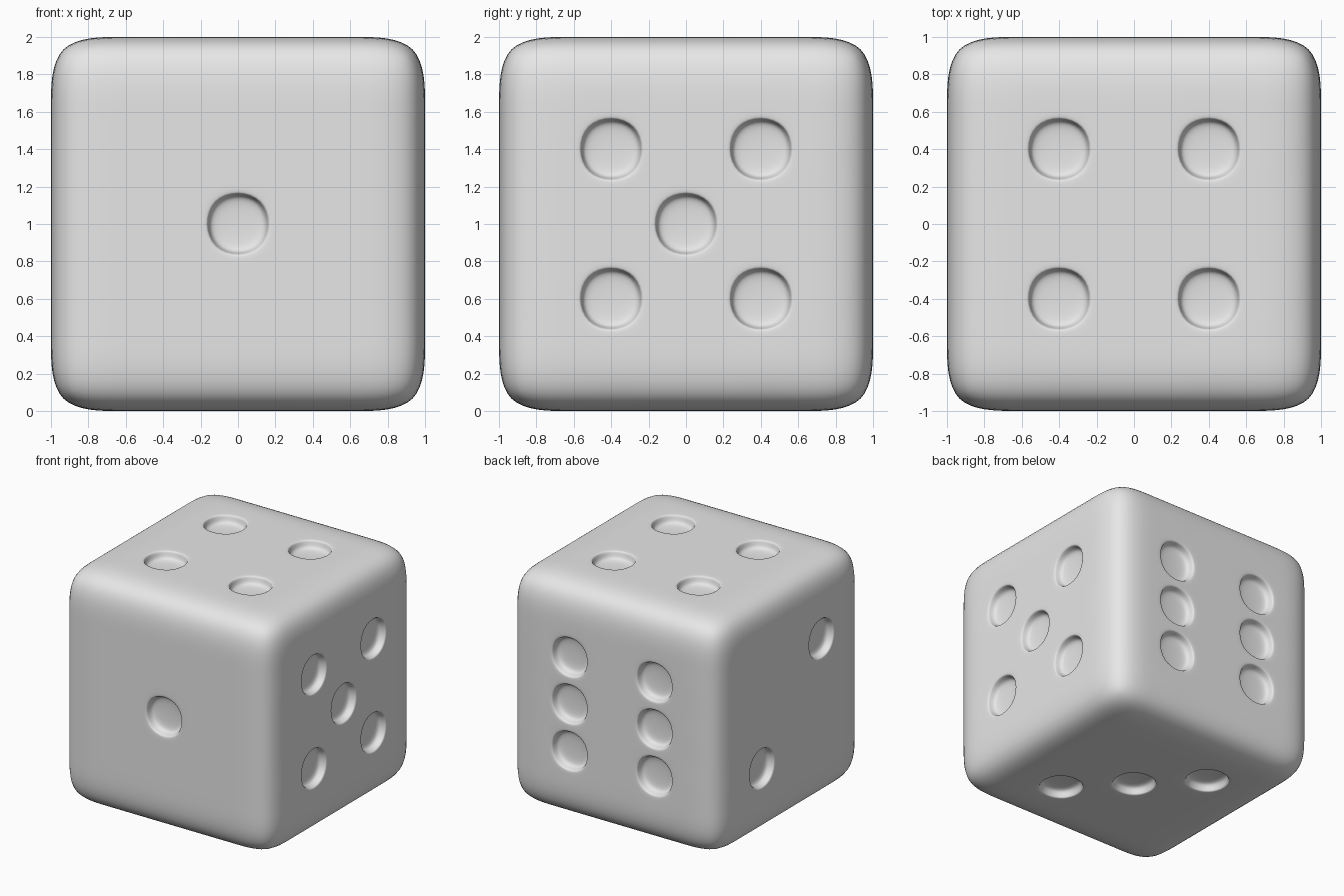
import bpy
import bmesh
from mathutils import Vector

# Remove the default cube
old = bpy.data.objects.get("Cube")
if old:
    bpy.data.objects.remove(old, do_unlink=True)

# Single grey material
grey = bpy.data.materials.new("light_grey")
grey.use_nodes = True
colour = (0.8, 0.8, 0.8, 1)
grey.diffuse_color = colour
grey.node_tree.nodes["Principled BSDF"].inputs["Base Color"].default_value = colour

P = 0.4   # pip spacing, equal to one cell of the grid
CORNERS = [(-P, -P), (-P, P), (P, -P), (P, P)]

# Pip centres on each side, relative to the middle of the die
pips = [Vector((0, -1, 0))]                                            # front: one
pips += [Vector((-1, -s, s)) for s in (-P, P)]                         # right-hand pair: two
pips += [Vector((-s, s, -1)) for s in (-P, 0, P)]                      # bottom: three
pips += [Vector((a, b, 1)) for a, b in CORNERS]                        # top: four
pips += [Vector((1, a, b)) for a, b in CORNERS + [(0, 0)]]             # side: five
pips += [Vector((a, 1, b)) for a in (-P, P) for b in (-P, 0, P)]       # back: six

# Cube cage divided into five cells each way
bm = bmesh.new()
bmesh.ops.create_cube(bm, size=2)
bmesh.ops.subdivide_edges(bm, edges=bm.edges[:], cuts=4, use_grid_fill=True)
bm.normal_update()

# Sink the pip cells: flat rim, steep wall, shallow bowl
cells = [f for f in bm.faces
         if any((f.calc_center_median() - p).length < 0.05 for p in pips)]
for thickness, depth in ((0.024, 0), (0.008, -0.05), (0.038, -0.025)):
    bmesh.ops.inset_individual(bm, faces=cells, thickness=thickness,
                               depth=depth, use_even_offset=True)
    bm.normal_update()

for f in bm.faces:
    f.smooth = True
bmesh.ops.translate(bm, verts=bm.verts[:], vec=(0, 0, 1))

mesh = bpy.data.meshes.new("die")
bm.to_mesh(mesh)
bm.free()
mesh.materials.append(grey)
die = bpy.data.objects.new("die", mesh)
bpy.context.collection.objects.link(die)

# Round the edges and the pips
sub = die.modifiers.new("rounding", "SUBSURF")
sub.levels = 3
sub.render_levels = 3
